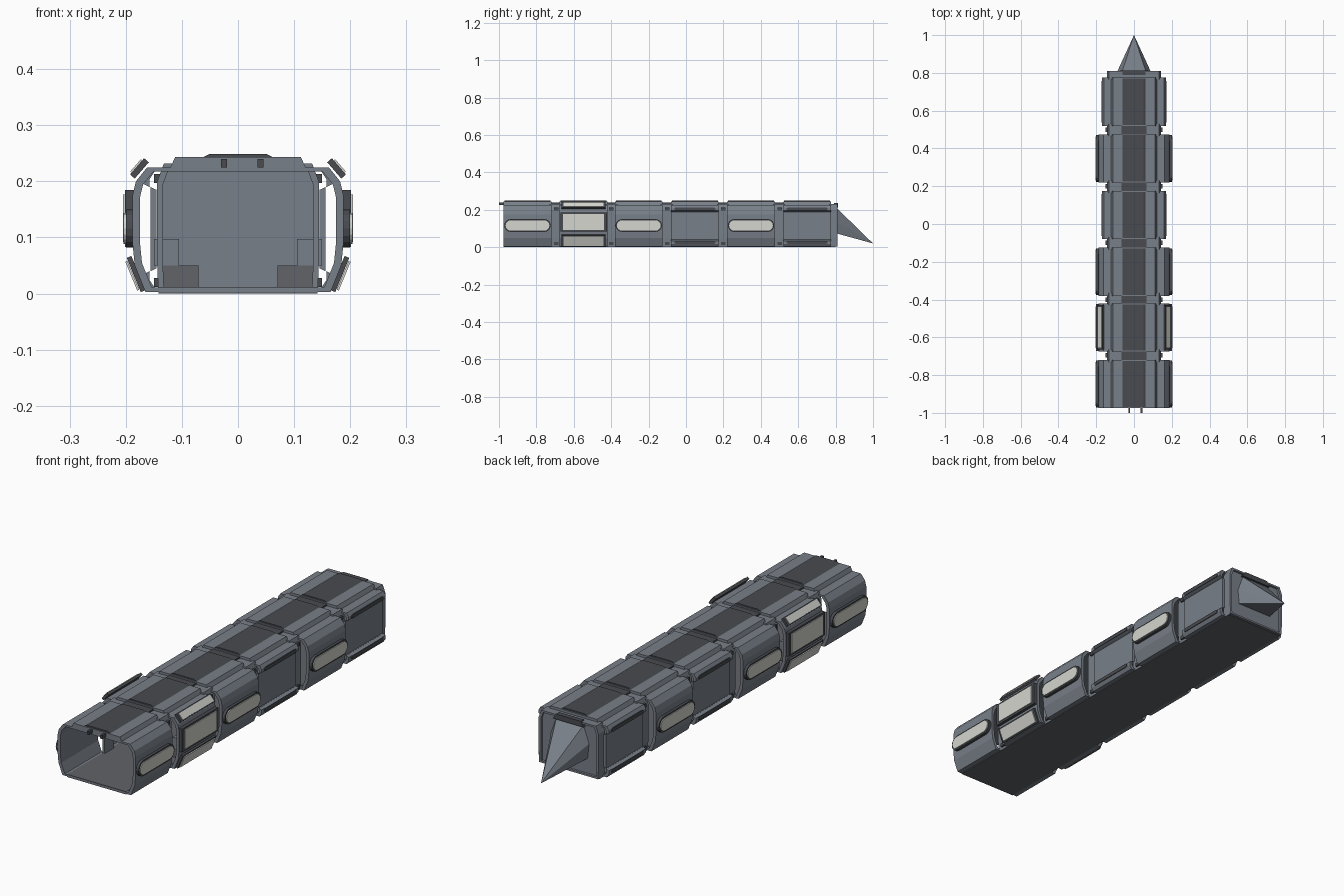
import bpy, math

if "Cube" in bpy.data.objects:
    bpy.data.objects.remove(bpy.data.objects["Cube"])


def material(name, c):
    m = bpy.data.materials.new(name)
    m.diffuse_color = (*c, 1)
    m.use_nodes = True
    m.node_tree.nodes["Principled BSDF"].inputs["Base Color"].default_value = m.diffuse_color
    return m


HULL = material("blue_grey_hull", (0.19, 0.215, 0.25))
DARK = material("dark_trim", (0.065, 0.07, 0.08))
MID = material("floor_grey", (0.12, 0.125, 0.14))
GLASS = material("pale_window", (0.66, 0.67, 0.62))


def build(name, verts, faces, mat):
    me = bpy.data.meshes.new(name)
    me.from_pydata(verts, [], faces)
    me.materials.append(mat)
    ob = bpy.data.objects.new(name, me)
    bpy.context.collection.objects.link(ob)
    return ob


def prism(name, pts, a, b, mat, axis="y"):
    """Extrude a polygon: (x,z) points along y, or (y,z) points along x."""
    put = (lambda p, t: (p[0], t, p[1])) if axis == "y" else (lambda p, t: (t, p[0], p[1]))
    n = len(pts)
    verts = [put(p, t) for t in (a, b) for p in pts]
    faces = [(i, (i + 1) % n, n + (i + 1) % n, n + i) for i in range(n)]
    faces += [tuple(range(n))[::-1], tuple(range(n, 2 * n))]
    ob = build(name, verts, faces, mat)
    fix_normals(ob)
    return ob


def fix_normals(ob):
    import bmesh
    bm = bmesh.new()
    bm.from_mesh(ob.data)
    bmesh.ops.recalc_face_normals(bm, faces=bm.faces)
    bm.to_mesh(ob.data)
    bm.free()


def box(name, x0, x1, y0, y1, z0, z1, mat):
    return prism(name, [(x0, z0), (x1, z0), (x1, z1), (x0, z1)], y0, y1, mat)


def mirrored(half):
    """Close a right-hand half profile into a full symmetric loop."""
    return half + [(-x, z) for x, z in reversed(half)]


def tube(name, half, y0, y1, mat, wall=0.93):
    """Hollow section: outer loop plus a slightly smaller inner loop."""
    out = mirrored(half)
    inn = [(x * wall, 0.115 + (z - 0.115) * wall) for x, z in out]
    n = len(out)
    verts = [(x, y, z) for y in (y0, y1) for loop in (out, inn) for x, z in loop]
    faces = []
    for i in range(n):
        j = (i + 1) % n
        faces += [(i, j, 2 * n + j, 2 * n + i), (n + i, n + j, 3 * n + j, 3 * n + i),
                  (i, j, n + j, n + i), (2 * n + i, 2 * n + j, 3 * n + j, 3 * n + i)]
    ob = build(name, verts, faces, mat)
    fix_normals(ob)
    return ob


def capsule(yc, zc, length, height, n=8):
    r = height / 2
    pts = []
    for s in (1, -1):
        for k in range(n + 1):
            a = -math.pi / 2 + math.pi * k / n
            pts.append((yc + s * (length / 2 - r + r * math.cos(a)), zc + s * r * math.sin(a)))
    return pts


def slanted(name, p, q, t, y0, y1, mat, s):
    """Thin plate whose section runs p to q with thickness t outward."""
    dx, dz = q[0] - p[0], q[1] - p[1]
    l = math.hypot(dx, dz)
    nx, nz = dz / l * t, -dx / l * t
    pts = [p, q, (q[0] + nx, q[1] + nz), (p[0] + nx, p[1] + nz)]
    prism(name, [(s * x, z) for x, z in pts], y0, y1, mat)


WIDE = [(0.165, 0.003), (0.184, 0.05), (0.188, 0.09), (0.188, 0.175), (0.182, 0.2), (0.162, 0.225)]
RECESSED = [(0.16, 0.003), (0.17, 0.018), (0.17, 0.034), (0.156, 0.04), (0.156, 0.19),
            (0.17, 0.196), (0.17, 0.21), (0.16, 0.225)]
NECK = [(0.142, 0.003), (0.144, 0.05), (0.144, 0.2), (0.132, 0.232)]

starts = [-0.975, -0.675, -0.38, -0.08, 0.22, 0.52]
for i, y0 in enumerate(starts):
    y1 = y0 + 0.255
    yc = (y0 + y1) / 2
    n = i + 1
    plain = i in (3, 5)
    # hull section and the neck ring behind it
    tube(f"hull_section_{n}", RECESSED if plain else WIDE, y0, y1, HULL)
    tube(f"neck_ring_{n}", NECK, y1 - 0.01, y1 + (0.035 if i == 5 else 0.055), HULL)
    # roof plates with darker middle strip
    prism(f"roof_plate_{n}", mirrored([(0.122, 0.222), (0.112, 0.243)]), y0, y1, HULL)
    prism(f"roof_strip_{n}", mirrored([(0.068, 0.24), (0.05, 0.249)]), y0 + 0.005, y1 - 0.005, DARK)
    for s in (-1, 1):
        side = "right" if s > 0 else "left"
        if plain:
            # dark rounded lips over and under the recessed wall
            for zc in (0.204, 0.026):
                prism(f"{side}_lip_{n}", capsule(yc, zc, 0.22, 0.016), s * 0.165, s * 0.173, DARK, "x")
        elif i == 1:
            # large square window bank: side, upper and lower panels
            box(f"{side}_bank_frame", *sorted((s * 0.178, s * 0.201)), y0 + 0.003, y1 - 0.003, 0.083, 0.185, DARK)
            box(f"{side}_bank_window", *sorted((s * 0.2, s * 0.205)), y0 + 0.018, y1 - 0.018, 0.092, 0.177, GLASS)
            slanted(f"{side}_lower_frame", (0.165, 0.006), (0.19, 0.067), 0.009, y0 + 0.01, y1 - 0.01, DARK, s)
            slanted(f"{side}_lower_window", (0.176, 0.007), (0.197, 0.058), 0.004, y0 + 0.02, y1 - 0.02, GLASS, s)
            slanted(f"{side}_upper_frame", (0.184, 0.205), (0.159, 0.234), 0.011, y0 + 0.01, y1 - 0.01, DARK, s)
            slanted(f"{side}_upper_window", (0.189, 0.215), (0.17, 0.237), 0.004, y0 + 0.02, y1 - 0.02, GLASS, s)
        else:
            # long rounded window in a dark frame
            prism(f"{side}_window_frame_{n}", capsule(yc, 0.116, 0.248, 0.068), s * 0.18, s * 0.2, DARK, "x")
            prism(f"{side}_window_{n}", capsule(yc, 0.116, 0.234, 0.055), s * 0.199, s * 0.204, GLASS, "x")

# small lugs at each joint
for k, y in enumerate([-0.695, -0.4, -0.1, 0.2, 0.5]):
    for s in (-1, 1):
        for z in (0.205, 0.02):
            box(f"joint_lug_{k}", *sorted((s * 0.135, s * 0.15)), y - 0.012, y + 0.012, z - 0.008, z + 0.008, DARK)
    box(f"joint_roof_strap_{k}", -0.065, 0.065, y - 0.03, y + 0.03, 0.228, 0.238, DARK)

# floor and long underside slab
box("floor_slab", -0.142, 0.142, -0.975, 0.8, 0.0, 0.012, MID)

# consoles just inside the open front
for s in (-1, 1):
    box("low_console", *sorted((s * 0.07, s * 0.143)), -0.6, -0.5, 0.008, 0.05, MID)
    box("upper_console", *sorted((s * 0.105, s * 0.15)), -0.6, -0.5, 0.05, 0.097, HULL)

# rear bulkhead and roof brow
prism("rear_bulkhead", mirrored(NECK), 0.79, 0.8, HULL)
prism("rear_brow", mirrored([(0.075, 0.212), (0.06, 0.235)]), 0.79, 0.812, DARK)

# faceted pointed nose drooping to the floor
base = mirrored([(0.085, 0.075), (0.092, 0.14), (0.065, 0.215)])
m = len(base)
spike = build("rear_spike", [(x, 0.8, z) for x, z in base] + [(0, 1.0, 0.02)],
              [(i, (i + 1) % m, m) for i in range(m)] + [tuple(range(m))], HULL)
fix_normals(spike)

# two short rods at the front of the roof
for x in (-0.025, 0.04):
    box("roof_rod", x - 0.005, x + 0.005, -1.0, -0.95, 0.225, 0.24, DARK)
